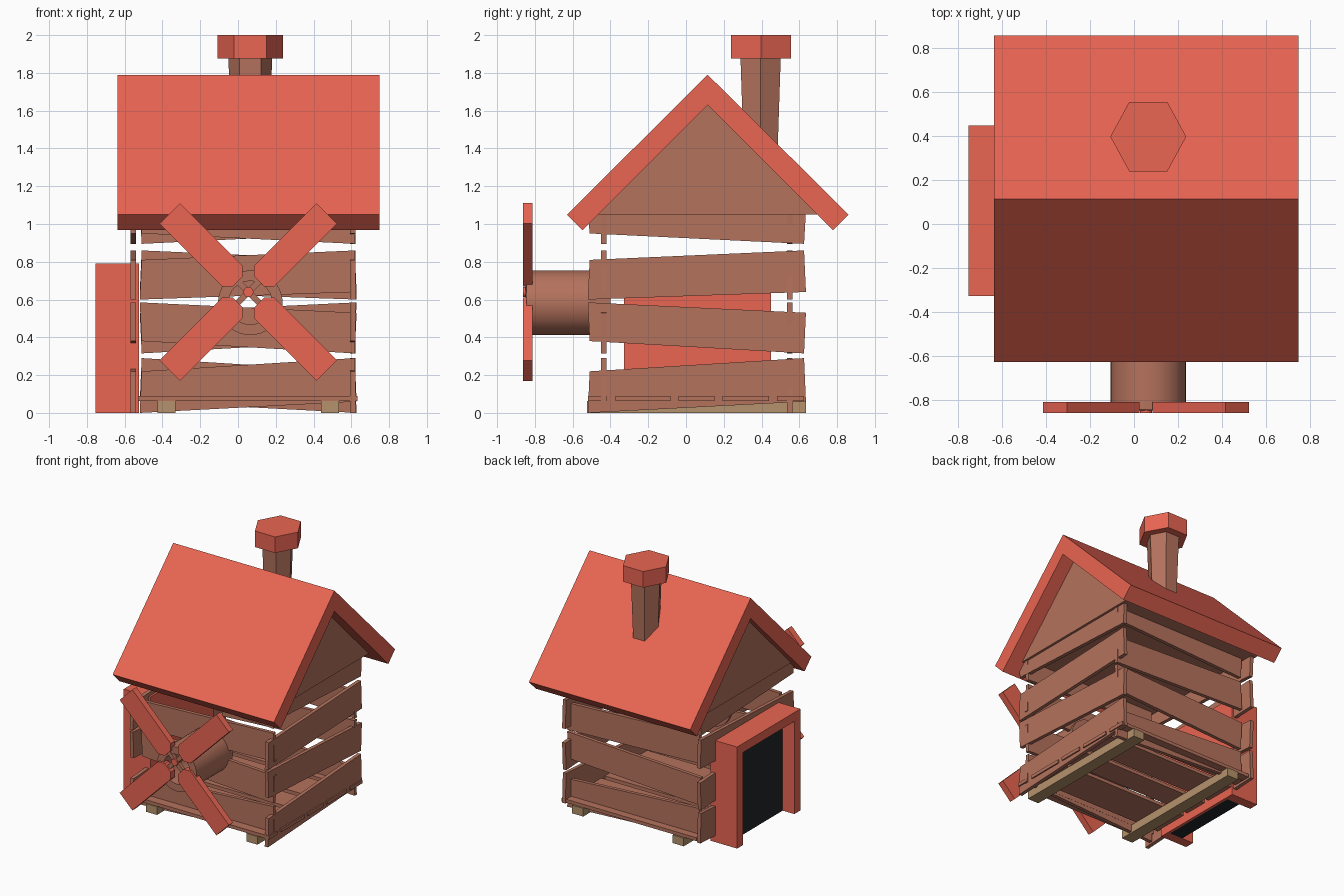
import bpy, bmesh
from math import pi, cos, sin

if "Cube" in bpy.data.objects:
    bpy.data.objects.remove(bpy.data.objects["Cube"])


def material(name, rgb):
    m = bpy.data.materials.new(name)
    m.diffuse_color = (*rgb, 1)
    m.use_nodes = True
    m.node_tree.nodes["Principled BSDF"].inputs["Base Color"].default_value = m.diffuse_color
    return m


RED = material("red_paint", (0.82, 0.13, 0.085))
BROWN = material("brown_wood", (0.46, 0.17, 0.11))
TAN = material("tan_wood", (0.46, 0.29, 0.15))
BLACK = material("dark_door", (0.016, 0.018, 0.022))


def finish(name, bm, mat):
    bmesh.ops.recalc_face_normals(bm, faces=bm.faces)
    me = bpy.data.meshes.new(name)
    bm.to_mesh(me)
    bm.free()
    ob = bpy.data.objects.new(name, me)
    bpy.context.collection.objects.link(ob)
    me.materials.append(mat)
    return ob


def extrude(name, pts, axis, a, b, mat):
    """Extrude a 2D profile between a and b; axis 'x' takes (y, z), axis 'y' takes (x, z)."""
    def place(p, t):
        return (t, p[0], p[1]) if axis == 'x' else (p[0], t, p[1])
    bm = bmesh.new()
    va = [bm.verts.new(place(p, a)) for p in pts]
    vb = [bm.verts.new(place(p, b)) for p in pts]
    bm.faces.new(va)
    bm.faces.new(vb[::-1])
    n = len(pts)
    for i in range(n):
        j = (i + 1) % n
        bm.faces.new((va[i], va[j], vb[j], vb[i]))
    return finish(name, bm, mat)


def box(name, x, y, z, mat):
    pts = [(y[0], z[0]), (y[1], z[0]), (y[1], z[1]), (y[0], z[1])]
    return extrude(name, pts, 'x', x[0], x[1], mat)


def lathe(name, rings, n, centre, mat, axis='z', squash=1.0, closed=False):
    """Revolve (radius, position) rings; closed joins last ring to first."""
    bm = bmesh.new()
    loops = []
    for r, t in rings:
        loop = []
        for i in range(n):
            u, v = r * cos(2 * pi * i / n), squash * r * sin(2 * pi * i / n)
            co = (centre[0] + u, centre[1] + v, t) if axis == 'z' else (centre[0] + u, t, centre[1] + v)
            loop.append(bm.verts.new(co))
        loops.append(loop)
    pairs = list(zip(loops, loops[1:]))
    if closed:
        pairs.append((loops[-1], loops[0]))
    else:
        bm.faces.new(loops[0])
        bm.faces.new(loops[-1][::-1])
    for p, q in pairs:
        for i in range(n):
            j = (i + 1) % n
            bm.faces.new((p[i], p[j], q[j], q[i]))
    return finish(name, bm, mat)


# Crooked wall planks: (left bottom, left top, right bottom, right top)
PLANKS = [(0.0, 0.22, 0.06, 0.29), (0.38, 0.585, 0.315, 0.53),
          (0.60, 0.81, 0.64, 0.86), (0.95, 1.07, 0.895, 1.07)]


def wall(name, axis, pos, lo, hi, flip):
    for i, (lb, lt, rb, rt) in enumerate(PLANKS):
        s = 0.01 if rb > lb else -0.01
        pts = [(lo + max(-s, 0), lb), (hi - max(-s, 0), rb),
               (hi - max(s, 0), rt), (lo + max(s, 0), lt)]
        if flip:
            pts = [(lo + hi - u, z) for u, z in pts]
        extrude(f"{name}_plank_{i + 1}", pts, axis, pos - 0.014, pos + 0.014, BROWN)


wall("right_wall", 'x', 0.608, -0.52, 0.635, False)
wall("left_wall", 'x', -0.554, -0.52, 0.635, False)
wall("front_wall", 'y', -0.435, -0.52, 0.628, False)
wall("back_wall", 'y', 0.55, -0.52, 0.628, True)

# Floor boards on two beams
for i, y in enumerate([(-0.52, -0.42), (-0.372, -0.082), (-0.04, 0.15), (0.193, 0.44), (0.483, 0.625)]):
    box(f"floor_board_{i + 1}", (-0.53, 0.632), y, (0.064, 0.09), BROWN)
for side, x in (("left", (-0.425, -0.33)), ("right", (0.44, 0.535))):
    box(f"{side}_floor_beam", x, (-0.525, 0.635), (0, 0.063), TAN)

# Roof slab and gable block below it
extrude("roof", [(-0.63, 1.05), (0.115, 1.79), (0.86, 1.05), (0.777, 0.967),
                 (0.115, 1.63), (-0.547, 0.967)], 'x', -0.638, 0.75, RED)
extrude("gable", [(-0.465, 1.05), (0.695, 1.05), (0.115, 1.63)], 'x', -0.58, 0.64, BROWN)

# Six-sided chimney with cap
lathe("chimney", [(0.095, 1.3), (0.116, 1.88)], 6, (0.065, 0.395), BROWN, squash=1.06)
lathe("chimney_cap", [(0.173, 1.875), (0.173, 2.0)], 6, (0.065, 0.398), RED, squash=1.06)

# Door frame with recessed dark door
box("door_jamb_back", (-0.755, -0.525), (0.375, 0.45), (0, 0.72), RED)
box("door_jamb_front", (-0.755, -0.525), (-0.328, -0.253), (0, 0.72), RED)
box("door_lintel", (-0.755, -0.525), (-0.328, 0.45), (0.72, 0.79), RED)
box("door_backing", (-0.545, -0.525), (-0.253, 0.375), (0, 0.72), RED)
box("door", (-0.655, -0.545), (-0.253, 0.375), (0, 0.72), BLACK)

# Hollow round tube carrying the sails
tube = lathe("sail_tube", [(0.171, -0.845), (0.171, -0.40), (0.115, -0.40), (0.115, -0.845)],
             40, (0.065, 0.583), BROWN, axis='y', closed=True)
bpy.context.view_layer.objects.active = tube
tube.select_set(True)
bpy.ops.object.shade_smooth_by_angle()

# Four sails around a small hub, each with a narrow spoke
HUB = (0.055, 0.64)


def turned(pts, a):
    return [(HUB[0] + u * cos(a) - v * sin(a), HUB[1] + u * sin(a) + v * cos(a)) for u, v in pts]


SAIL = [(0.08, -0.037), (0.12, -0.077), (0.588, -0.077), (0.588, 0.077), (0.12, 0.077), (0.08, 0.037)]
SPOKE = [(0.0, -0.016), (0.1, -0.016), (0.1, 0.016), (0.0, 0.016)]
for i in range(4):
    a = pi / 4 + i * pi / 2
    extrude(f"sail_{i + 1}", turned(SAIL, a), 'y', -0.862, -0.812, RED)
    extrude(f"sail_spoke_{i + 1}", turned(SPOKE, a), 'y', -0.85, -0.825, BROWN)
lathe("sail_hub", [(0.027, -0.862), (0.027, -0.80)], 12, HUB, RED, axis='y')
